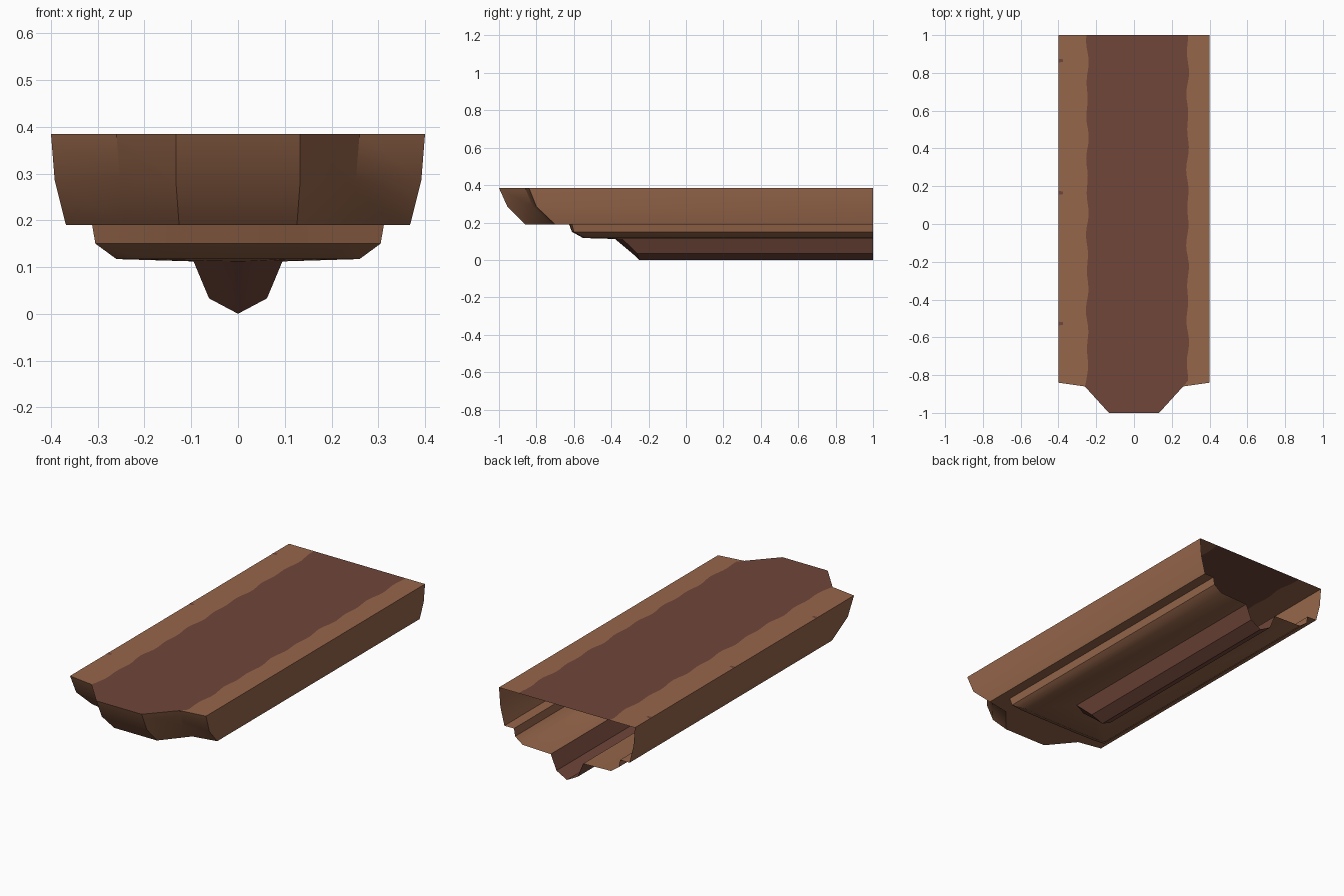
import bpy, bmesh, math

if "Cube" in bpy.data.objects:
    bpy.data.objects.remove(bpy.data.objects["Cube"])

BACK = 1.0


def material(name, rgb):
    m = bpy.data.materials.new(name)
    m.diffuse_color = (*rgb, 1)
    m.use_nodes = True
    m.node_tree.nodes["Principled BSDF"].inputs["Base Color"].default_value = m.diffuse_color
    return m


TAN = material("tan_wood", (0.305, 0.133, 0.069))
RED = material("dark_red_wood", (0.162, 0.061, 0.042))


def finish(name, bm, mats):
    me = bpy.data.meshes.new(name)
    bm.to_mesh(me)
    bm.free()
    for m in mats:
        me.materials.append(m)
    ob = bpy.data.objects.new(name, me)
    bpy.context.collection.objects.link(ob)
    return ob


def ring(z, side, shoulder, nose):
    """Open outline from back left, round the front, to back right."""
    half = [(side[0], BACK), side, shoulder, nose]
    left = [(-x, y, z) for x, y in half]
    right = [(x, y, z) for x, y in reversed(half)]
    return left + right


def loft(name, rings, mat):
    bm = bmesh.new()
    rows = [[bm.verts.new(p) for p in r] for r in rings]
    for a, b in zip(rows, rows[1:]):
        for i in range(len(a) - 1):
            bm.faces.new((a[i], b[i], b[i + 1], a[i + 1]))
    bmesh.ops.remove_doubles(bm, verts=bm.verts, dist=0.0005)
    ob = finish(name, bm, [mat])
    bpy.ops.object.select_all(action='DESELECT')
    ob.select_set(True)
    bpy.context.view_layer.objects.active = ob
    bpy.ops.object.shade_smooth_by_angle(angle=math.radians(35))
    return ob


# Upper hull with its flat ledge, then the lower hull and its floor (open at the back)
keel_top = ring(0.112, (0.095, -0.34), (0.06, -0.355), (0.015, -0.38))
loft("hull", [
    ring(0.385, (0.400, -0.84), (0.260, -0.86), (0.133, -1.00)),
    ring(0.285, (0.392, -0.80), (0.252, -0.82), (0.133, -0.955)),
    ring(0.190, (0.368, -0.70), (0.238, -0.725), (0.126, -0.86)),
    ring(0.190, (0.312, -0.61), (0.240, -0.622), (0.126, -0.625)),
    ring(0.150, (0.305, -0.60), (0.235, -0.608), (0.126, -0.61)),
    ring(0.117, (0.260, -0.54), (0.200, -0.548), (0.110, -0.55)),
    keel_top,
], TAN)

# Keel
loft("keel", [
    keel_top,
    ring(0.033, (0.062, -0.26), (0.04, -0.27), (0.01, -0.285)),
    ring(0.0, (0.0, -0.25), (0.0, -0.25), (0.0, -0.25)),
], RED)


# Deck: red middle with wavy borders against the tan edges
def border(x0, x1, phase):
    n = 60
    pts = [(x0, -0.86)]
    for i in range(1, n + 1):
        y = -0.86 + (BACK + 0.86) * i / n
        wave = 0.005 * math.sin(y * 31 + phase) + 0.003 * math.sin(y * 17)
        pts.append((x1 + wave, y))
    return pts


bm = bmesh.new()
left = border(-0.26, -0.247, 0.0)
right = border(0.26, 0.284, 2.0)


def row(points):
    return [bm.verts.new((x, y, 0.385)) for x, y in points]


L, R = row(left), row(right)
OL = row([(-0.4, -0.84 if i == 0 else p[1]) for i, p in enumerate(left)])
OR = row([(0.4, -0.84 if i == 0 else p[1]) for i, p in enumerate(right)])
for a, b, mat in ((OL, L, 0), (L, R, 1), (R, OR, 0)):
    for i in range(len(a) - 1):
        bm.faces.new((a[i], b[i], b[i + 1], a[i + 1])).material_index = mat
nose = row([(-0.133, -1.0), (0.133, -1.0)])
bm.faces.new((L[0], nose[0], nose[1], R[0])).material_index = 1
finish("deck", bm, [TAN, RED])

# Small dark knots along the left edge
bm = bmesh.new()
for y in (0.865, 0.165, -0.527):
    quad = [(-0.399, y - 0.01), (-0.376, y - 0.007), (-0.376, y + 0.007), (-0.399, y + 0.01)]
    bm.faces.new([bm.verts.new((x, v, 0.3865)) for x, v in quad])
finish("knots", bm, [RED])
